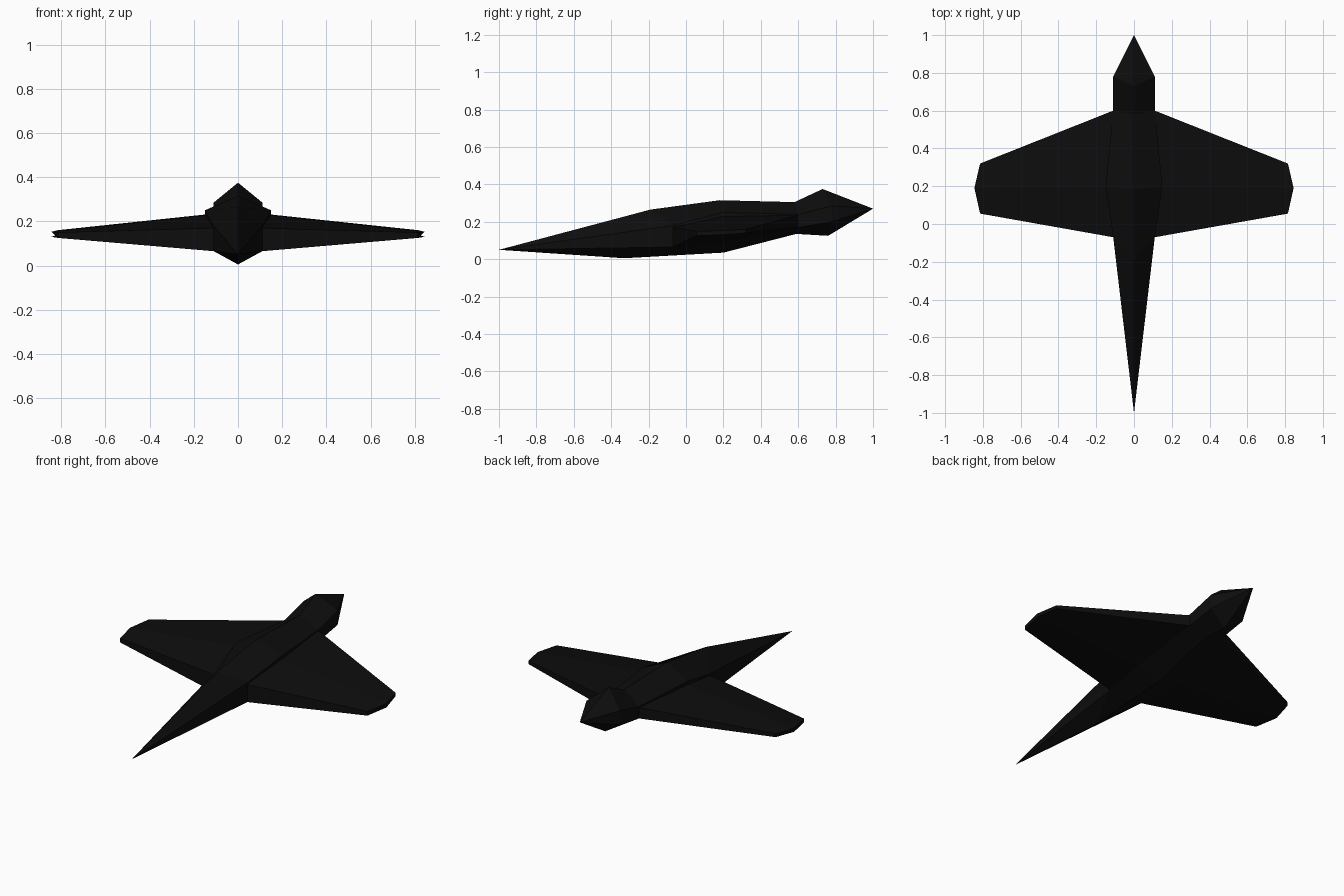
import bpy
import bmesh

if "Cube" in bpy.data.objects:
    bpy.data.objects.remove(bpy.data.objects["Cube"], do_unlink=True)

COLOUR = (0.004, 0.004, 0.004, 1)
black = bpy.data.materials.new("matte black")
black.use_nodes = True
black.diffuse_color = COLOUR
black.node_tree.nodes["Principled BSDF"].inputs["Base Color"].default_value = COLOUR


def loft(name, rings, closed, nose=None, tail=None):
    """Skin rings of points, with optional end points, and mirror across x."""
    bm = bmesh.new()
    loops = [[bm.verts.new(p) for p in ring] for ring in rings]
    count = len(loops[0])
    pairs = [(i, (i + 1) % count) for i in range(count if closed else count - 1)]
    for a, b in zip(loops, loops[1:]):
        for i, j in pairs:
            bm.faces.new((a[i], a[j], b[j], b[i]))
    for point, ring in ((nose, loops[0]), (tail, loops[-1])):
        if point:
            tip = bm.verts.new(point)
            for i, j in pairs:
                bm.faces.new((tip, ring[i], ring[j]))
        elif closed:
            bm.faces.new(ring)
    bmesh.ops.recalc_face_normals(bm, faces=bm.faces)
    # Lofted half must face away from the centre plane
    if sum(f.normal.x * f.calc_area() for f in bm.faces) < 0 and not closed:
        bmesh.ops.reverse_faces(bm, faces=bm.faces)
    mesh = bpy.data.meshes.new(name)
    bm.to_mesh(mesh)
    bm.free()
    mesh.materials.append(black)
    obj = bpy.data.objects.new(name, mesh)
    bpy.context.collection.objects.link(obj)
    mirror = obj.modifiers.new("mirror", "MIRROR")
    mirror.use_clip = True
    return obj


# Fuselage: ridge, shoulder, lower side and keel at each station
body = [
    [(0, -0.19, 0.265), (0.11, -0.07, 0.18), (0.11, -0.07, 0.065), (0, -0.33, 0.005)],
    [(0, 0.18, 0.315), (0.15, 0.2, 0.25), (0.14, 0.2, 0.085), (0, 0.2, 0.035)],
    [(0, 0.58, 0.305), (0.11, 0.6, 0.24), (0.11, 0.6, 0.17), (0, 0.59, 0.135)],
    [(0, 0.73, 0.375), (0.11, 0.78, 0.285), (0.11, 0.78, 0.2), (0, 0.76, 0.125)],
]
loft("fuselage", body, False, nose=(0, -1, 0.05), tail=(0, 1, 0.27))

# Wings: front, middle and rear edges, upper then lower, from root to tip
root = [(0.11, -0.07, 0.17), (0.145, 0.2, 0.228), (0.11, 0.6, 0.235),
        (0.11, 0.6, 0.17), (0.14, 0.2, 0.085), (0.11, -0.07, 0.065)]
tip = [(0.815, 0.055, 0.15), (0.845, 0.19, 0.153), (0.815, 0.32, 0.16),
       (0.815, 0.32, 0.14), (0.845, 0.19, 0.13), (0.815, 0.055, 0.125)]
loft("wings", [root, tip], True)
